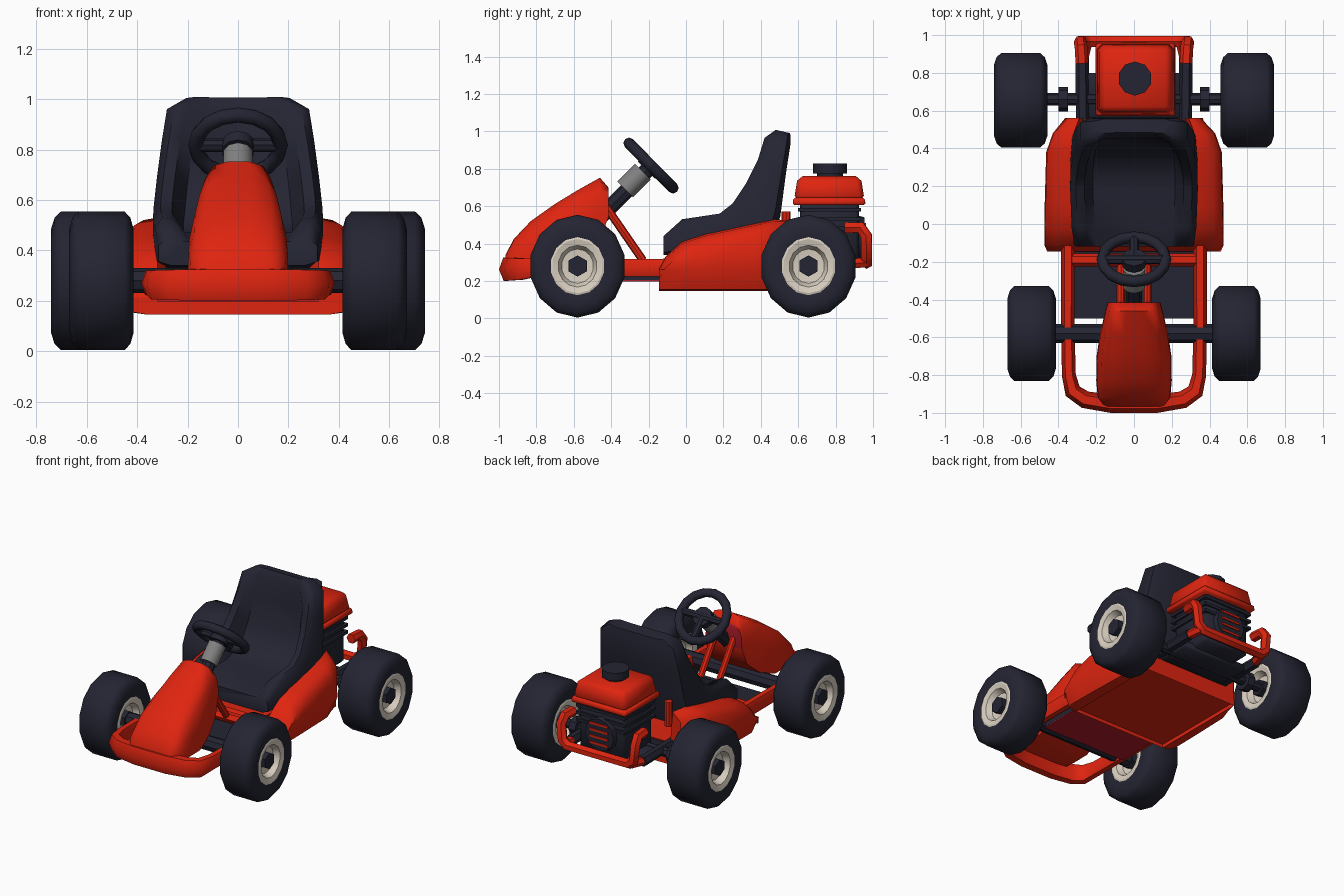
import bpy, bmesh, math
from mathutils import Vector, Matrix

if "Cube" in bpy.data.objects:
    bpy.data.objects.remove(bpy.data.objects["Cube"])


def material(name, rgb):
    m = bpy.data.materials.new(name)
    m.diffuse_color = (*rgb, 1)
    m.use_nodes = True
    m.node_tree.nodes["Principled BSDF"].inputs["Base Color"].default_value = m.diffuse_color
    return m


RED = material("red", (0.74, 0.018, 0.005))
CRIMSON = material("crimson", (0.45, 0.012, 0.025))
DARK = material("dark navy", (0.017, 0.018, 0.032))
CREAM = material("cream", (0.70, 0.63, 0.53))
GREY = material("grey", (0.22, 0.22, 0.22))


def finish(name, bm, mats, angle=40):
    bmesh.ops.recalc_face_normals(bm, faces=bm.faces[:])
    me = bpy.data.meshes.new(name)
    bm.to_mesh(me)
    bm.free()
    for m in mats:
        me.materials.append(m)
    ob = bpy.data.objects.new(name, me)
    bpy.context.collection.objects.link(ob)
    smooth(ob, angle)
    return ob


def smooth(ob, angle=40):
    bpy.ops.object.select_all(action='DESELECT')
    ob.select_set(True)
    bpy.context.view_layer.objects.active = ob
    bpy.ops.object.shade_smooth_by_angle(angle=math.radians(angle))


def loft(rings, caps=True):
    """Skin closed rings of points into a bmesh."""
    bm = bmesh.new()
    vs = [[bm.verts.new(p) for p in r] for r in rings]
    n = len(rings[0])
    for a, b in zip(vs, vs[1:]):
        for i in range(n):
            j = (i + 1) % n
            bm.faces.new((a[i], a[j], b[j], b[i]))
    if caps:
        bm.faces.new(vs[0])
        bm.faces.new(vs[-1])
    return bm


def mirror_ring(half):
    """Half section with x > 0, completed on the other side."""
    return half + [(-x, y, z) for x, y, z in reversed(half)]


def cyl(name, a, b, r, mat, sides=10, r2=None):
    a, b = Vector(a), Vector(b)
    bm = bmesh.new()
    rot = (b - a).to_track_quat('Z', 'Y').to_matrix().to_4x4()
    bmesh.ops.create_cone(bm, cap_ends=True, segments=sides, radius1=r,
                          radius2=r if r2 is None else r2, depth=(b - a).length,
                          matrix=Matrix.Translation((a + b) / 2) @ rot)
    return finish(name, bm, [mat])


def box(name, lo, hi, mat, taper=1.0, bevel=0.02):
    lo, hi = Vector(lo), Vector(hi)
    bm = bmesh.new()
    bmesh.ops.create_cube(bm, size=1)
    for v in bm.verts:
        k = taper if v.co.z > 0 else 1
        v.co = Vector((v.co.x * k, v.co.y * k, v.co.z)) * (hi - lo) + (lo + hi) / 2
    if bevel:
        bmesh.ops.bevel(bm, geom=bm.edges[:], offset=bevel, segments=1, affect='EDGES')
    return finish(name, bm, [mat], 50)


def pipe(name, pts, r, mat, zscale=1.0, z0=0.0):
    """Round bar through (x, y, z, thickness) points, optionally deepened in z."""
    cu = bpy.data.curves.new(name, 'CURVE')
    cu.dimensions = '3D'
    cu.bevel_depth, cu.bevel_resolution, cu.use_fill_caps = r, 1, True
    sp = cu.splines.new('POLY')
    sp.points.add(len(pts) - 1)
    for p, (x, y, z, k) in zip(sp.points, pts):
        p.co, p.radius = (x, y, z, 1), k
    ob = bpy.data.objects.new(name, cu)
    bpy.context.collection.objects.link(ob)
    bpy.ops.object.select_all(action='DESELECT')
    ob.select_set(True)
    bpy.context.view_layer.objects.active = ob
    bpy.ops.object.convert(target='MESH')
    ob = bpy.context.view_layer.objects.active
    for v in ob.data.vertices:
        v.co.z = z0 + (v.co.z - z0) * zscale
    ob.data.materials.clear()
    ob.data.materials.append(mat)
    smooth(ob, 50)


# Wheels: tyre, dished rim and hub
def wheel(tag, cx, cy, hw):
    def ring(x, r, n=14):
        return [(cx + x, cy + 0.935 * r * math.cos(2 * math.pi * (i + 0.5) / n),
                 0.279 + r * math.sin(2 * math.pi * (i + 0.5) / n)) for i in range(n)]
    side = [(hw * 0.93, 0.150), (hw, 0.205), (hw * 0.90, 0.25), (hw * 0.72, 0.275)]
    prof = [(-x, r) for x, r in side] + side[::-1]
    finish(tag + "_tyre", loft([ring(x, r) for x, r in prof], False), [DARK], 50)
    dish = [(hw * 0.93, 0.158), (hw * 0.96, 0.145), (hw * 0.9, 0.112), (hw * 0.6, 0.092), (hw * 0.55, 0.03)]
    finish(tag + "_rim", loft([ring(-x, r) for x, r in dish[::-1]] +
                              [ring(x, r) for x, r in dish]), [CREAM], 30)
    cyl(tag + "_hub", (cx - hw * 0.85, cy, 0.28), (cx + hw * 0.85, cy, 0.28), 0.057, DARK, 6)


for s, side in ((1, "right"), (-1, "left")):
    wheel("front_" + side, s * 0.542, -0.58, 0.128)
    wheel("rear_" + side, s * 0.60, 0.655, 0.142)
    # Steering knuckles, rear axle collars and rear rails
    cyl("knuckle_" + side, (s * 0.36, -0.58, 0.28), (s * 0.44, -0.58, 0.28), 0.045, DARK, 8)
    cyl("axle_collar_" + side, (s * 0.35, 0.66, 0.28), (s * 0.40, 0.66, 0.28), 0.065, DARK, 8)
    pipe("rear_rail_" + side, [(s * 0.27, 0.45, 0.29, 1), (s * 0.275, 0.88, 0.29, 1)], 0.036, DARK)
    cyl("rear_strut_" + side, (s * 0.24, 0.535, 0.40), (s * 0.24, 0.535, 0.57), 0.025, RED, 8)
    # Column supports
    cyl("column_support_" + side, (s * 0.07, -0.43, 0.60), (s * 0.07, -0.23, 0.31), 0.022, RED, 8)
cyl("front_axle", (-0.42, -0.58, 0.28), (0.42, -0.58, 0.28), 0.05, DARK, 8)
cyl("rear_axle", (-0.48, 0.66, 0.28), (0.48, 0.66, 0.28), 0.033, DARK, 8)

# Frame: side rails flowing into the front bumper
half = [(0.35, -0.05, 0.27, 1), (0.35, -0.55, 0.27, 0.95), (0.345, -0.80, 0.27, 1.0),
        (0.325, -0.885, 0.265, 1.2), (0.26, -0.93, 0.265, 1.25), (0.12, -0.952, 0.265, 1.3)]
pipe("frame_and_front_bumper", half + [(-x, y, z, k) for x, y, z, k in half[::-1]],
     0.037, RED, 1.5, 0.268)
pipe("cross_bar", [(-0.35, -0.19, 0.28, 1), (0.35, -0.19, 0.28, 1)], 0.035, RED)
box("floor_pan", (-0.32, -0.50, 0.205), (0.32, -0.12, 0.235), DARK, bevel=0)
box("floor_underside", (-0.32, -0.50, 0.197), (0.32, -0.12, 0.204), CRIMSON, bevel=0)

# Body tub with raised side pods; (y, width, pod top)
rings = []
for y, w, h in ((-0.145, 0.455, 0.27), (-0.11, 0.47, 0.33), (-0.02, 0.47, 0.41), (0.10, 0.468, 0.45),
                (0.38, 0.46, 0.51), (0.48, 0.425, 0.53), (0.56, 0.35, 0.52)):
    rings.append(mirror_ring([(0.36, y, 0.145), (w - 0.04 if w > 0.41 else 0.365, y, 0.155),
                              (w + 0.005, y, 0.26), (w, y, h - 0.06), (w - 0.05, y, h - 0.01),
                              (min(0.32, w - 0.06), y, h), (0.27, y, min(h - 0.02, 0.30))]))
bm = loft(rings)
belly = [f for f in bm.faces if all(abs(v.co.z - 0.145) < 1e-4 for v in f.verts)]
bmesh.ops.inset_region(bm, faces=belly, thickness=0.04, use_even_offset=True)
for v in {v for f in belly for v in f.verts}:
    v.co.z += 0.025
finish("body_tub", bm, [RED], 45)

# Nose cowl, arched sections; (y, half width, base, top)
rings = []
for y, w, b, t in ((-0.965, 0.16, 0.29, 0.34), (-0.92, 0.192, 0.28, 0.425), (-0.83, 0.20, 0.28, 0.52),
                   (-0.70, 0.198, 0.28, 0.612), (-0.58, 0.18, 0.32, 0.685),
                   (-0.46, 0.152, 0.42, 0.752), (-0.415, 0.14, 0.54, 0.70)):
    d = t - b
    rings.append(mirror_ring([(w, y, b), (w * 0.98, y, b + d * 0.5), (w * 0.86, y, b + d * 0.8),
                              (w * 0.66, y, b + d * 0.95), (w * 0.28, y, t)]))
bm = loft(rings)
bm.normal_update()
for f in bm.faces:   # inner side behind the cowl
    if all(v.co.y > -0.42 for v in f.verts):
        f.material_index = 1
finish("nose_cowl", bm, [RED, CRIMSON], 50)

# Bucket seat; (back y, z), (front y, z), half width, hollow depth fraction
rings = []
for by, bz, fy, fz, w, f in ((-0.12, 0.34, -0.12, 0.44, 0.315, 0.05), (-0.02, 0.33, -0.02, 0.53, 0.33, 0.30),
                             (0.20, 0.33, 0.18, 0.56, 0.338, 0.42), (0.46, 0.38, 0.25, 0.615, 0.335, 0.42),
                             (0.505, 0.55, 0.32, 0.72, 0.322, 0.42), (0.535, 0.78, 0.385, 0.85, 0.302, 0.36),
                             (0.56, 0.94, 0.42, 0.965, 0.282, 0.22), (0.557, 0.99, 0.48, 1.008, 0.205, 0.05)):
    def at(x, k):
        return (x, fy + (by - fy) * k, fz + (bz - fz) * k)
    rings.append(mirror_ring([at(w - 0.05, 1), at(w, 0.85), at(w, 0.2), at(w - 0.03, 0),
                              at(w - 0.075, 0.03), at(w - 0.12, f)]))
finish("seat", loft(rings), [DARK], 50)

# Steering column and wheel
cyl("steering_column", (0, -0.46, 0.54), (0, -0.19, 0.81), 0.042, DARK, 8)
cyl("column_sleeve", (0, -0.325, 0.69), (0, -0.23, 0.785), 0.06, GREY, 10)
centre, axis = Vector((0, -0.187, 0.817)), Vector((0, 0.71, 0.70)).normalized()
down = Vector((0, 0.70, -0.71)).normalized()
right = Vector((1, 0, 0))
rings = []
for i in range(16):
    a = 2 * math.pi * i / 16
    out = right * math.cos(a) + down * math.sin(a)
    rings.append([centre + out * (0.168 + 0.03 * math.cos(b)) + axis * 0.03 * math.sin(b)
                  for b in (2 * math.pi * k / 8 for k in range(8))])
finish("steering_wheel", loft(rings + [rings[0]], False), [DARK], 60)
cyl("steering_hub", centre - axis * 0.035, centre + axis * 0.015, 0.065, DARK, 10)
for i, d in enumerate((right, -right, down)):
    cyl("steering_spoke_%d" % i, centre, centre + d * 0.165, 0.026, DARK, 8)

# Engine: block, cooling ribs, tank, filler cap
box("engine_base", (-0.25, 0.56, 0.25), (0.25, 0.80, 0.30), DARK, bevel=0.01)
box("engine_block", (-0.17, 0.61, 0.27), (0.18, 0.925, 0.63), DARK)
for i in range(3):
    z = 0.47 + 0.05 * i
    box("engine_rib_%d" % i, (-0.185, 0.60, z), (0.195, 0.935, z + 0.02), DARK, bevel=0)
box("fuel_tank_skirt", (-0.205, 0.57, 0.605), (0.22, 0.96, 0.645), RED, 0.98, 0.01)
box("fuel_tank", (-0.2, 0.577, 0.63), (0.215, 0.955, 0.76), RED, 0.89, 0.025)
cyl("filler_neck", (0.005, 0.77, 0.74), (0.005, 0.77, 0.78), 0.07, DARK, 10)
cyl("filler_cap", (0.005, 0.77, 0.775), (0.005, 0.77, 0.828), 0.09, DARK, 10)
cyl("starter_housing", (0, 0.90, 0.43), (0, 0.955, 0.43), 0.125, DARK, 12, 0.11)
for i in range(4):
    z = 0.36 + 0.045 * i
    box("starter_slat_%d" % i, (-0.07, 0.954, z), (0.07, 0.962, z + 0.014), RED, bevel=0)

# Rear bumper loop
half = [(0.275, 0.85, 0.485, 1), (0.28, 0.935, 0.485, 1), (0.285, 0.965, 0.44, 1),
        (0.275, 0.966, 0.33, 1), (0.235, 0.966, 0.297, 1)]
pipe("rear_bumper", half + [(-x, y, z, k) for x, y, z, k in half[::-1]], 0.034, RED)
for s, side in ((1, "right"), (-1, "left")):
    pipe("bumper_stay_" + side, [(s * 0.275, 0.86, 0.29, 1), (s * 0.25, 0.966, 0.30, 1)], 0.03, RED)
